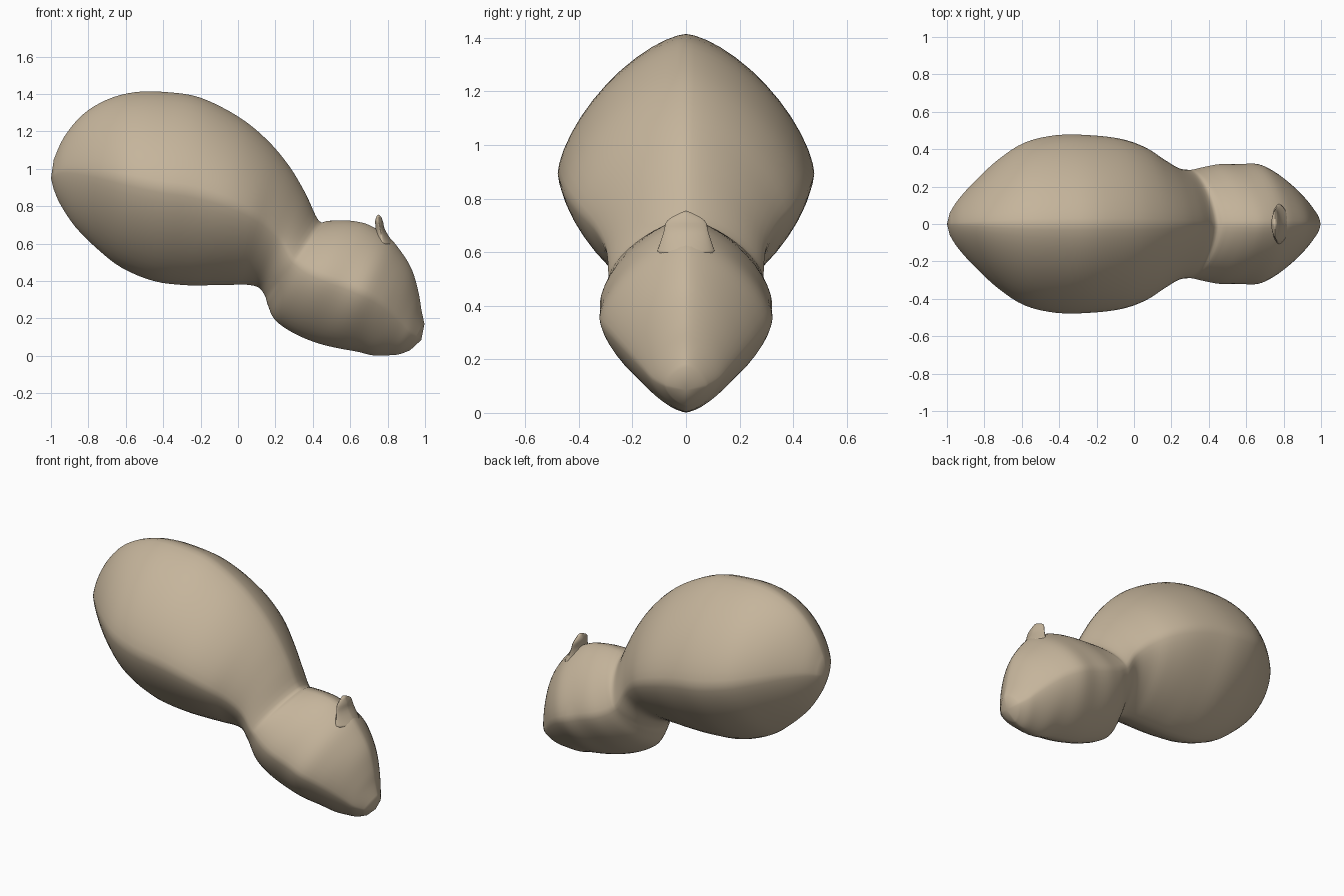
import bpy
import bmesh
import math
from mathutils import Vector

default = bpy.data.objects.get("Cube")
if default:
    bpy.data.objects.remove(default, do_unlink=True)

tan = bpy.data.materials.new("warm tan")
tan.use_nodes = True
colour = (0.56, 0.46, 0.33, 1)
tan.diffuse_color = colour
shader = next(n for n in tan.node_tree.nodes if n.type == "BSDF_PRINCIPLED")
shader.inputs["Base Color"].default_value = colour
shader.inputs["Roughness"].default_value = 0.8

SIDES = 48
STEPS = 4
ROUNDNESS = 1.5  # between a diamond (1) and an ellipse (2)


def catmull_rom(a, b, c, d, t):
    return 0.5 * (2 * b + (c - a) * t + (2 * a - 5 * b + 4 * c - d) * t ** 2
                  + (3 * b - a - 3 * c + d) * t ** 3)


def smooth_ribs(ribs):
    """Fill in ribs between the given ones along a smooth curve."""
    rows = [Vector(r) for r in ribs]
    padded = [rows[0]] + rows + [rows[-1]]
    result = []
    for window in zip(padded, padded[1:], padded[2:], padded[3:]):
        result += [catmull_rom(*window, s / STEPS) for s in range(STEPS)]
    return result + [rows[-1]]


def signed_power(value, power):
    return math.copysign(abs(value) ** power, value)


def loft(name, start, ribs, end):
    """Skin mirrored sections; a rib is (x, z, x, z, half width)."""
    bm = bmesh.new()
    rings = []
    for x1, z1, x2, z2, width in smooth_ribs(ribs):
        first, second = Vector((x1, 0, z1)), Vector((x2, 0, z2))
        middle, arm = (first + second) / 2, (first - second) / 2
        ring = []
        for i in range(SIDES):
            angle = math.tau * i / SIDES
            along = signed_power(math.cos(angle), 2 / ROUNDNESS)
            across = signed_power(math.sin(angle), 2 / ROUNDNESS)
            ring.append(bm.verts.new(middle + arm * along
                                     + Vector((0, width * across, 0))))
        rings.append(ring)
    for ring, following in zip(rings, rings[1:]):
        for i in range(SIDES):
            j = (i + 1) % SIDES
            bm.faces.new((ring[i], ring[j], following[j], following[i]))
    # Close both ends with a fan to the tip
    for ring, (x, z) in ((rings[0], start), (rings[-1], end)):
        tip = bm.verts.new((x, 0, z))
        for i in range(SIDES):
            bm.faces.new((ring[i], ring[(i + 1) % SIDES], tip))
    bmesh.ops.recalc_face_normals(bm, faces=bm.faces)
    mesh = bpy.data.meshes.new(name)
    bm.to_mesh(mesh)
    bm.free()
    mesh.shade_smooth()
    mesh.materials.append(tan)
    obj = bpy.data.objects.new(name, mesh)
    bpy.context.collection.objects.link(obj)
    return obj


# Large raised body narrowing through the neck into the lowered head
loft("body_and_head", (-1, 0.95), [
    (-0.985, 1.05, -0.985, 0.89, 0.06),
    (-0.93, 1.17, -0.95, 0.81, 0.13),
    (-0.83, 1.29, -0.87, 0.69, 0.23),
    (-0.7, 1.37, -0.75, 0.57, 0.345),
    (-0.55, 1.41, -0.62, 0.47, 0.435),
    (-0.38, 1.41, -0.45, 0.4, 0.475),
    (-0.2, 1.38, -0.28, 0.378, 0.475),
    (0, 1.28, -0.14, 0.378, 0.455),
    (0.15, 1.16, -0.03, 0.38, 0.41),
    (0.27, 1.02, 0.05, 0.38, 0.345),
    (0.36, 0.87, 0.11, 0.365, 0.3),
    (0.43, 0.725, 0.145, 0.32, 0.29),
    (0.48, 0.722, 0.16, 0.27, 0.292),
    (0.55, 0.725, 0.2, 0.19, 0.305),
    (0.62, 0.72, 0.3, 0.12, 0.32),
    (0.7, 0.7, 0.42, 0.07, 0.32),
    (0.8, 0.64, 0.53, 0.042, 0.32),
    (0.87, 0.56, 0.64, 0.022, 0.275),
    (0.93, 0.46, 0.72, 0.003, 0.22),
    (0.965, 0.34, 0.8, 0.003, 0.165),
    (0.98, 0.25, 0.86, 0.008, 0.125),
    (0.997, 0.17, 0.92, 0.03, 0.075),
], (0.98, 0.085))

# Small flattened ear nub on top of the head
loft("ear_nub", (0.77, 0.58), [
    (0.71, 0.6, 0.84, 0.59, 0.11),
    (0.735, 0.67, 0.788, 0.67, 0.085),
    (0.733, 0.72, 0.776, 0.715, 0.07),
    (0.743, 0.75, 0.765, 0.745, 0.02),
], (0.752, 0.755))
